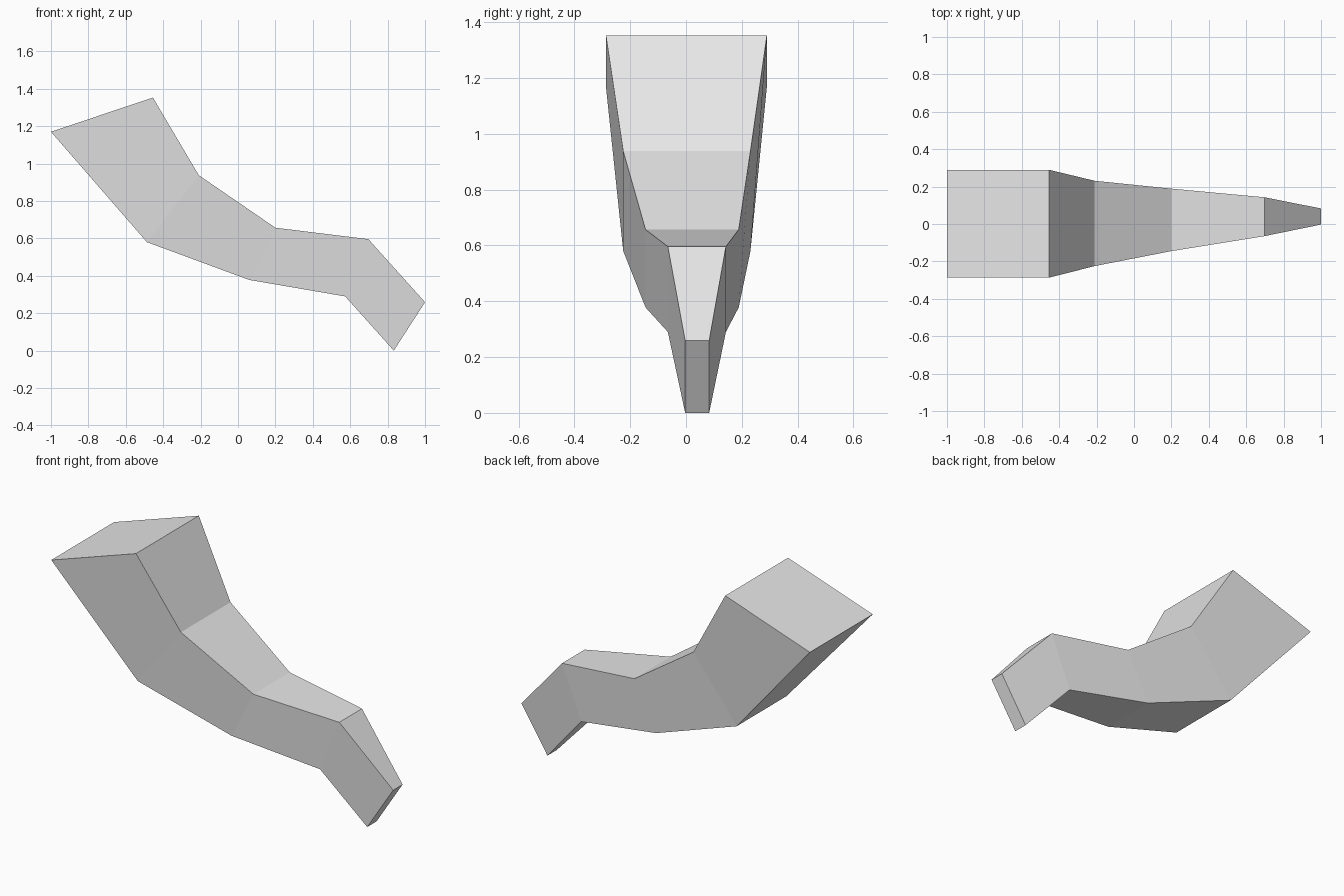
import bpy
import bmesh

cube = bpy.data.objects.get("Cube")
if cube:
    bpy.data.objects.remove(cube, do_unlink=True)

# One flat material
grey = bpy.data.materials.new("light grey")
grey.use_nodes = True
colour = (0.8, 0.8, 0.8, 1)
grey.diffuse_color = colour
grey.node_tree.nodes["Principled BSDF"].inputs["Base Color"].default_value = colour

# Cross-sections: upper edge (x, z), lower edge (x, z), front and back y
sections = [
    ((-0.455, 1.353), (-1.0, 1.17), -0.287, 0.29),
    ((-0.21, 0.938), (-0.487, 0.58), -0.225, 0.231),
    ((0.2, 0.657), (0.06, 0.378), -0.145, 0.189),
    ((0.697, 0.596), (0.573, 0.29), -0.065, 0.143),
    ((1.0, 0.259), (0.833, 0.0), -0.003, 0.083),
]

# Bent tapering limb: bridge the four-sided rings and cap both ends
bm = bmesh.new()
rings = []
for (ux, uz), (lx, lz), front, back in sections:
    corners = [(ux, front, uz), (ux, back, uz), (lx, back, lz), (lx, front, lz)]
    rings.append([bm.verts.new(c) for c in corners])
for a, b in zip(rings, rings[1:]):
    for i in range(4):
        j = (i + 1) % 4
        bm.faces.new((a[i], a[j], b[j], b[i]))
bm.faces.new(rings[0])
bm.faces.new(rings[-1])
bmesh.ops.recalc_face_normals(bm, faces=bm.faces)

mesh = bpy.data.meshes.new("bent_limb")
bm.to_mesh(mesh)
bm.free()
mesh.materials.append(grey)
limb = bpy.data.objects.new("bent_limb", mesh)
bpy.context.collection.objects.link(limb)
